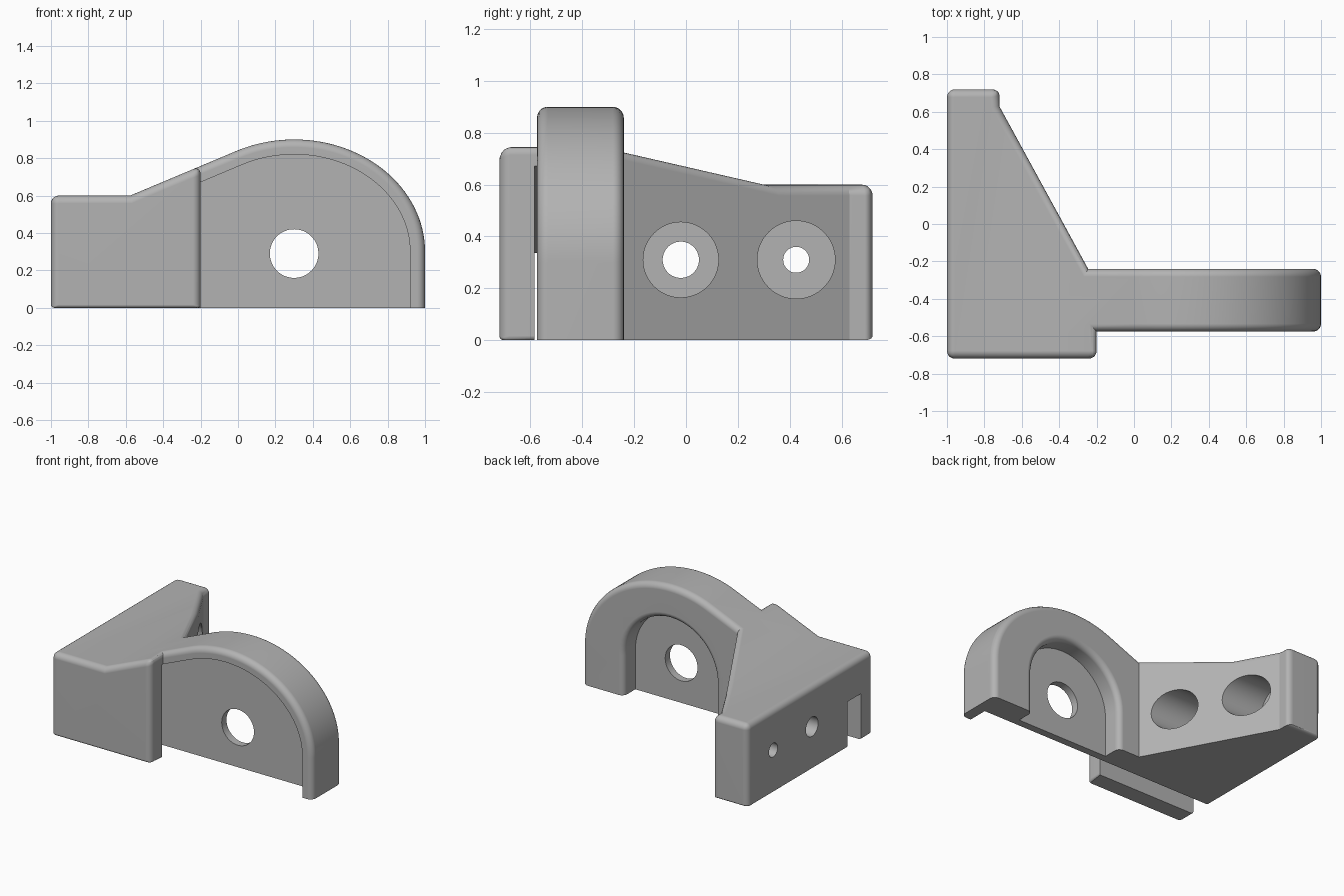
import bpy, bmesh, math
from mathutils import Vector

if "Cube" in bpy.data.objects:
    bpy.data.objects.remove(bpy.data.objects["Cube"])

grey = bpy.data.materials.new("mid_grey")
grey.use_nodes = True
grey.diffuse_color = (0.45, 0.45, 0.45, 1)
grey.node_tree.nodes["Principled BSDF"].inputs["Base Color"].default_value = (0.45, 0.45, 0.45, 1)


def loft(name, rings):
    """Closed solid through matching rings of points."""
    bm = bmesh.new()
    loops = [[bm.verts.new(p) for p in ring] for ring in rings]
    n = len(loops[0])
    bm.faces.new(loops[0])
    bm.faces.new(loops[-1][::-1])
    for a, b in zip(loops, loops[1:]):
        for i in range(n):
            j = (i + 1) % n
            bm.faces.new((a[i], b[i], b[j], a[j]))
    bmesh.ops.recalc_face_normals(bm, faces=bm.faces)
    mesh = bpy.data.meshes.new(name)
    bm.to_mesh(mesh)
    bm.free()
    obj = bpy.data.objects.new(name, mesh)
    bpy.context.collection.objects.link(obj)
    mesh.materials.append(grey)
    return obj


def slab_y(name, outline, y0, y1):
    return loft(name, [[(x, y, z) for x, z in outline] for y in (y0, y1)])


def rod(name, axis, a, b, centre, radius, sides=64):
    """Cylinder along x or y; centre holds the other two coordinates."""
    rings = []
    for t in (a, b):
        ring = []
        for i in range(sides):
            ang = math.tau * i / sides
            u, v = centre[0] + radius * math.cos(ang), centre[1] + radius * math.sin(ang)
            ring.append((t, u, v) if axis == "x" else (u, t, v))
        rings.append(ring)
    return loft(name, rings)


def apply_modifier(obj, kind, **settings):
    mod = obj.modifiers.new(kind.title(), kind)
    for key, value in settings.items():
        setattr(mod, key, value)
    bpy.ops.object.select_all(action="DESELECT")
    bpy.context.view_layer.objects.active = obj
    obj.select_set(True)
    bpy.ops.object.modifier_apply(modifier=mod.name)


def cut(obj, tool, operation="DIFFERENCE"):
    tool.hide_render = True
    apply_modifier(obj, "BOOLEAN", operation=operation, object=tool, solver="EXACT")
    bpy.data.objects.remove(tool)


# Shared side curve: elliptical dome that runs tangent into a straight slope
SLOPE = 0.42
T_END = math.atan(SLOPE * 0.7 / 0.6)


def dome(inset, steps=40):
    pts = []
    for i in range(steps + 1):
        t = -math.pi / 2 + (T_END + math.pi / 2) * i / steps
        normal = Vector((-0.6 * math.sin(t), 0.7 * math.cos(t))).normalized()
        pts.append((0.3 - 0.7 * math.sin(t) - inset * normal.x,
                    0.3 + 0.6 * math.cos(t) - inset * normal.y))
    return pts


def slope_x(z, start):
    return start[0] - (start[1] - z) / SLOPE


# Main body: plan outline intersected with the side outline
plan = [(-1, -0.72), (-0.2, -0.72), (-0.2, -0.575), (1.2, -0.575), (1.2, -0.24),
        (-0.245, -0.24), (-0.72, 0.63), (-0.72, 0.72), (-1, 0.72)]
body = loft("bracket_body", [[(x, y, z) for x, y in plan] for z in (0, 1.2)])
curve = dome(0)
side = [(1, -0.2)] + curve + [(slope_x(0.6, curve[-1]), 0.6), (-1.2, 0.6), (-1.2, -0.2)]
cut(body, slab_y("side_outline", side, -1, 1), "INTERSECT")

# Round the outer edges, softer along the underside
bm = bmesh.new()
bm.from_mesh(body.data)
bmesh.ops.remove_doubles(bm, verts=bm.verts, dist=0.0005)
weight = bm.edges.layers.float.new("bevel_weight_edge")
for e in bm.edges:
    if not e.is_manifold or e.calc_face_angle_signed() < math.radians(35):
        continue
    mid = (e.verts[0].co + e.verts[1].co) / 2
    if mid.z > 0.01:
        e[weight] = 1
    elif mid.x < -0.9 or mid.y < -0.6 or mid.y > 0.7:
        e[weight] = 0.4
bm.to_mesh(body.data)
bm.free()
apply_modifier(body, "BEVEL", limit_method="WEIGHT", width=0.042, segments=5, use_clamp_overlap=False)

# Front recess, carried through the block as a sloping slot
curve = dome(0.08)
recess = [(0.92, -0.1)] + curve + [(-1.1, curve[-1][1] - SLOPE * (curve[-1][0] + 1.1)), (-1.1, -0.1)]
cut(body, slab_y("front_recess", recess, -0.585, -0.43))


# Arched back pocket with a rounded mouth
def arch(radius, y, steps=32):
    pts = [(0.3 + radius, y, -0.1)]
    for i in range(steps + 1):
        a = math.pi * i / steps
        pts.append((0.3 + radius * math.cos(a), y, 0.29 + radius * math.sin(a)))
    return pts + [(0.3 - radius, y, -0.1)]


mouth = [arch(0.37, -0.375)]
for i in range(6):
    a = math.pi / 2 * i / 5
    mouth.append(arch(0.37 + 0.04 * (1 - math.cos(a)), -0.28 + 0.04 * math.sin(a)))
mouth.append(arch(0.41, -0.2))
cut(body, loft("back_pocket", mouth))

# Pivot hole through the thin web
cut(body, rod("pivot_hole", "y", -0.5, -0.3, (0.3, 0.29), 0.13))

# Two counterbored fixing holes
for y, hole, bore in ((-0.02, 0.07, 0.145), (0.425, 0.05, 0.15)):
    cut(body, rod("counterbore", "x", -0.86, 0.1, (y, 0.31), bore))
    cut(body, rod("fixing_hole", "x", -1.1, -0.8, (y, 0.31), hole))

# Smooth rounds, crisp corners
bpy.context.view_layer.objects.active = body
body.select_set(True)
bpy.ops.object.shade_smooth_by_angle(angle=math.radians(24))
normals = body.modifiers.new("Flat faces", "WEIGHTED_NORMAL")
normals.keep_sharp = True
